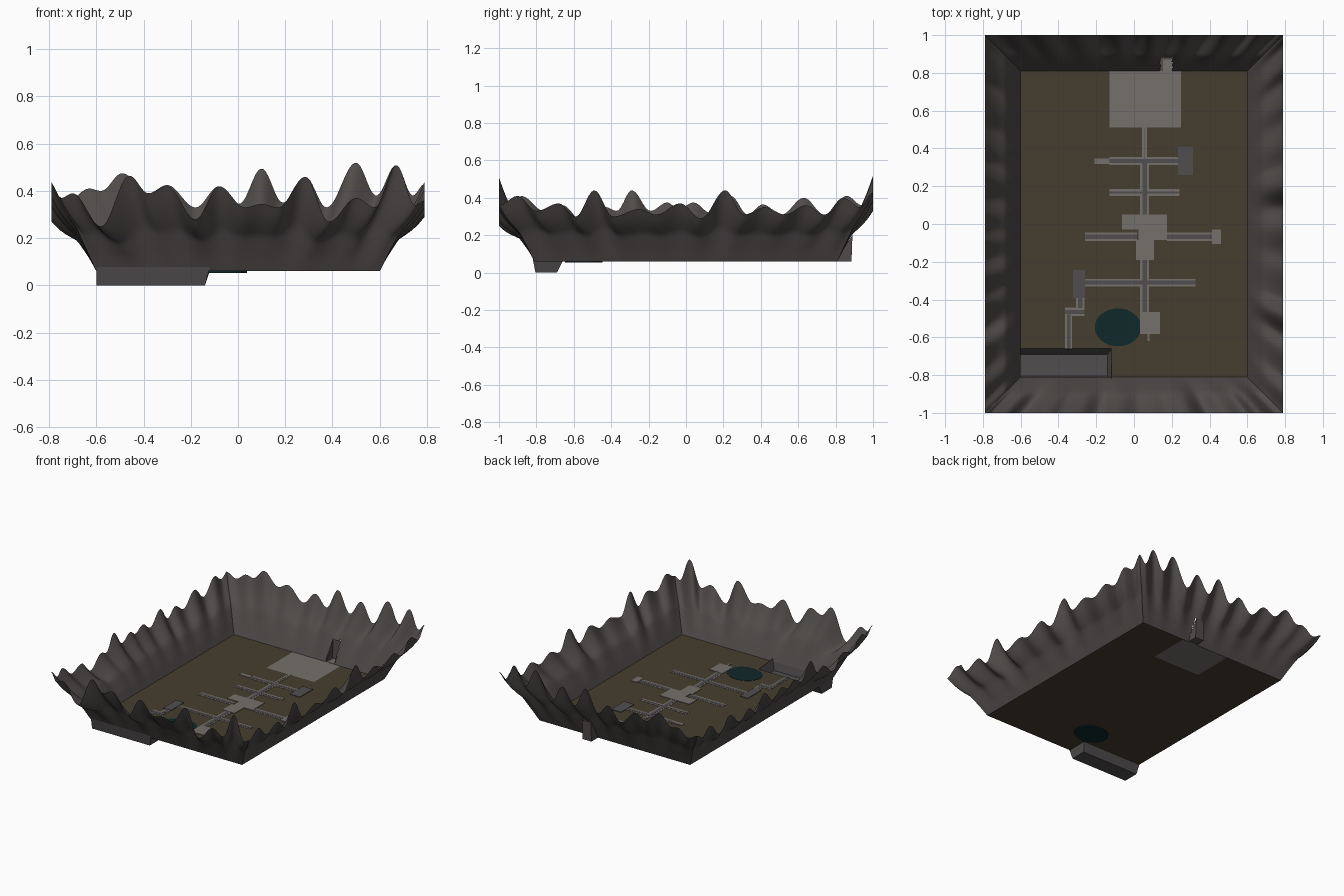
import bpy, bmesh, math

if "Cube" in bpy.data.objects:
    bpy.data.objects.remove(bpy.data.objects["Cube"])

FLOOR = 0.06


def mat(name, rgb):
    m = bpy.data.materials.new(name)
    m.diffuse_color = (*rgb, 1)
    m.use_nodes = True
    m.node_tree.nodes["Principled BSDF"].inputs["Base Color"].default_value = m.diffuse_color
    return m


rock = mat("rock_grey", (0.080, 0.071, 0.068))
soil = mat("olive_soil", (0.062, 0.048, 0.028))
concrete = mat("light_concrete", (0.178, 0.162, 0.145))
asphalt = mat("dark_asphalt", (0.082, 0.076, 0.079))
water = mat("dark_water", (0.005, 0.021, 0.023))


def make(name, verts, faces, *mats):
    me = bpy.data.meshes.new(name)
    me.from_pydata(verts, [], faces)
    for m in mats:
        me.materials.append(m)
    ob = bpy.data.objects.new(name, me)
    bpy.context.collection.objects.link(ob)
    return ob


def plate(name, x0, x1, y0, y1, m, top=0.0025):
    """Thin slab lying on the valley floor."""
    z0, z1 = FLOOR + 0.0003, FLOOR + top
    v = [(x, y, z) for z in (z0, z1) for x, y in ((x0, y0), (x1, y0), (x1, y1), (x0, y1))]
    f = [(4, 5, 6, 7), (0, 1, 5, 4), (1, 2, 6, 5), (2, 3, 7, 6), (3, 0, 4, 7)]
    return make(name, v, f, m)


def road(name, x0, x1, y0, y1, frac=0.5):
    """Pale kerbed strip with a dark centre lane along its longer side."""
    plate(name + "_kerb", x0, x1, y0, y1, concrete, 0.002)
    if x1 - x0 > y1 - y0:
        c, h = (y0 + y1) / 2, (y1 - y0) / 2 * frac
        plate(name + "_lane", x0, x1, c - h, c + h, asphalt, 0.003)
    else:
        c, h = (x0 + x1) / 2, (x1 - x0) / 2 * frac
        plate(name + "_lane", c - h, c + h, y0, y1, asphalt, 0.003)


def sample(table, a):
    """Cosine interpolation between ridge heights."""
    for (a0, h0), (a1, h1) in zip(table, table[1:]):
        if a <= a1:
            k = max(0, (a - a0) / (a1 - a0))
            return h0 + (h1 - h0) * (1 - math.cos(math.pi * k)) / 2
    return table[-1][1]


def linear(table, a):
    for (a0, h0), (a1, h1) in zip(table, table[1:]):
        if a <= a1:
            return h0 + (h1 - h0) * (a - a0) / (a1 - a0)
    return table[-1][1]


# Ridge crest heights along each cliff (position, height)
front = [(-.79, .43), (-.75, .37), (-.70, .39), (-.58, .25), (-.46, .465), (-.38, .39),
         (-.30, .42), (-.18, .28), (-.08, .42), (.03, .33), (.10, .345), (.17, .33),
         (.285, .46), (.385, .27), (.50, .37), (.58, .33), (.67, .51), (.75, .34), (.79, .36)]
back = [(-.79, .39), (-.72, .36), (-.63, .41), (-.58, .40), (-.49, .475), (-.38, .39),
        (-.30, .425), (-.18, .33), (-.08, .42), (.005, .345), (.10, .495), (.19, .35),
        (.285, .46), (.375, .33), (.50, .52), (.585, .38), (.67, .51), (.74, .38), (.79, .43)]
right = [(-1, .36), (-.90, .41), (-.80, .33), (-.68, .37), (-.59, .30), (-.49, .44),
         (-.39, .30), (-.25, .34), (-.16, .31), (-.03, .37), (.08, .29), (.21, .44),
         (.31, .31), (.42, .35), (.53, .31), (.64, .36), (.74, .31), (.84, .40), (.93, .35), (1, .43)]
left = [(-1, .43), (-.93, .37), (-.88, .41), (-.76, .33), (-.66, .36), (-.55, .27),
        (-.43, .35), (-.37, .33), (-.29, .44), (-.19, .33), (-.10, .375), (-.04, .34),
        (.04, .375), (.13, .32), (.24, .41), (.33, .31), (.41, .365), (.51, .31),
        (.63, .40), (.74, .31), (.86, .41), (.94, .36), (1, .39)]
base = [(0, 0), (.16, .055), (.42, .125), (.68, .15), (.84, .17), (1, .20)]


def cliff(name, table, place, outer, flip, notch=False):
    n, m = 150, 16
    v, f = [], []
    for j in range(m + 1):
        t = j / m
        for i in range(n + 1):
            s = 2 * i / n - 1
            h = sample(table, s * outer)
            v.append((*place(s, t), FLOOR + linear(base, t) + (h - .26) * t ** 1.4))
    for j in range(m):
        for i in range(n):
            a = j * (n + 1) + i
            q = (a, a + 1, a + n + 2, a + n + 1)
            cx = sum(v[k][0] for k in q) / 4
            # doorway opening for the alcove
            if notch and .14 < cx < .203 and j < 6:
                continue
            f.append(q[::-1] if flip else q)
    ob = make(name, v, f, rock)
    for p in ob.data.polygons:
        p.use_smooth = True


def px(s, t):
    return s * (.6 + .19 * t)


def py(s, t):
    return s * (.81 + .19 * t)


cliff("front_cliff", front, lambda s, t: (px(s, t), -py(1, t)), .79, True)
cliff("back_cliff", back, lambda s, t: (px(s, t), py(1, t)), .79, False, True)
cliff("left_cliff", left, lambda s, t: (-px(1, t), py(s, t)), 1, False)
cliff("right_cliff", right, lambda s, t: (px(1, t), py(s, t)), 1, True)

# Valley floor with pit opening and concrete plaza
xs, ys = [-.6, -.13, -.12, .25, .6], [-.81, -.66, .51, .81]
verts = [(x, y, FLOOR) for y in ys for x in xs]
faces, ids = [], []
for j in range(3):
    for i in range(4):
        if j == 0 and i < 2:
            continue
        a = j * 5 + i
        faces.append((a, a + 1, a + 6, a + 5))
        ids.append(1 if j == 2 and i in (1, 2) else 0)
ground = make("valley_floor", verts, faces, soil, concrete)
for p, k in zip(ground.data.polygons, ids):
    p.material_index = k

# Sunken pit, open at the top
pit = [(-.6, -.805, 0), (-.14, -.805, 0), (-.14, -.69, 0), (-.6, -.69, 0),
       (-.6, -.82, .078), (-.12, -.82, .078), (-.12, -.66, FLOOR), (-.6, -.66, FLOOR)]
make("sunken_pit", pit, [(0, 1, 2, 3), (0, 4, 5, 1), (1, 5, 6, 2), (2, 6, 7, 3), (3, 7, 4, 0)], asphalt)

# Alcove cut into the back cliff
plate("alcove_floor", .153, .2, .81, .87, concrete)
al = [(.135, .81, .06), (.135, .885, .06), (.205, .885, .06), (.205, .81, .06),
      (.135, .81, .08), (.135, .89, .20), (.205, .89, .20), (.205, .81, .08)]
make("alcove_walls", al, [(0, 1, 5, 4), (1, 2, 6, 5), (2, 3, 7, 6), (0, 3, 2, 1)], rock)

# Pond, a shallow disc slightly sunk through the floor
bpy.ops.mesh.primitive_cylinder_add(vertices=40, radius=1, depth=2, location=(-.085, -.547, .0575))
pond = bpy.context.object
pond.name = "pond"
pond.scale = (.123, .1, .0045)
pond.data.materials.append(water)

# Main avenue
road("avenue_top", .042, .069, .345, .51, 0.1)
road("avenue_north", .032, .08, .05, .345)
road("avenue_south", .032, .08, -.465, -.19)

# Cross streets
road("street_north", -.13, .235, .312, .355)
road("street_mid", -.13, .24, .148, .185, 0.3)
road("street_west", -.26, .016, -.09, -.045)
road("street_east", .175, .413, -.09, -.045)
road("street_south", -.26, .325, -.33, -.29)

# Path from the depot down to the pit
road("pit_path_upper", -.307, -.262, -.445, -.39)
road("pit_path_bend", -.365, -.262, -.487, -.443)
road("pit_path_lower", -.365, -.328, -.663, -.48)

# Pale squares and platforms
pads = {"north_west_pad": (-.21, -.13, .318, .346), "central_square": (-.063, .175, -.03, .05),
        "central_square_east": (.025, .175, -.085, -.03), "central_square_south": (.01, .106, -.19, -.085),
        "east_pad": (.413, .46, -.107, -.03), "pond_pad": (.032, .137, -.583, -.465),
        "pond_stem": (.072, .083, -.62, -.583)}
for name, r in pads.items():
    plate(name, *r, concrete, 0.004)

# Dark depot pads
plate("east_depot", .233, .312, .26, .407, asphalt, 0.0045)
plate("west_depot", -.323, -.26, -.392, -.243, asphalt, 0.0045)
